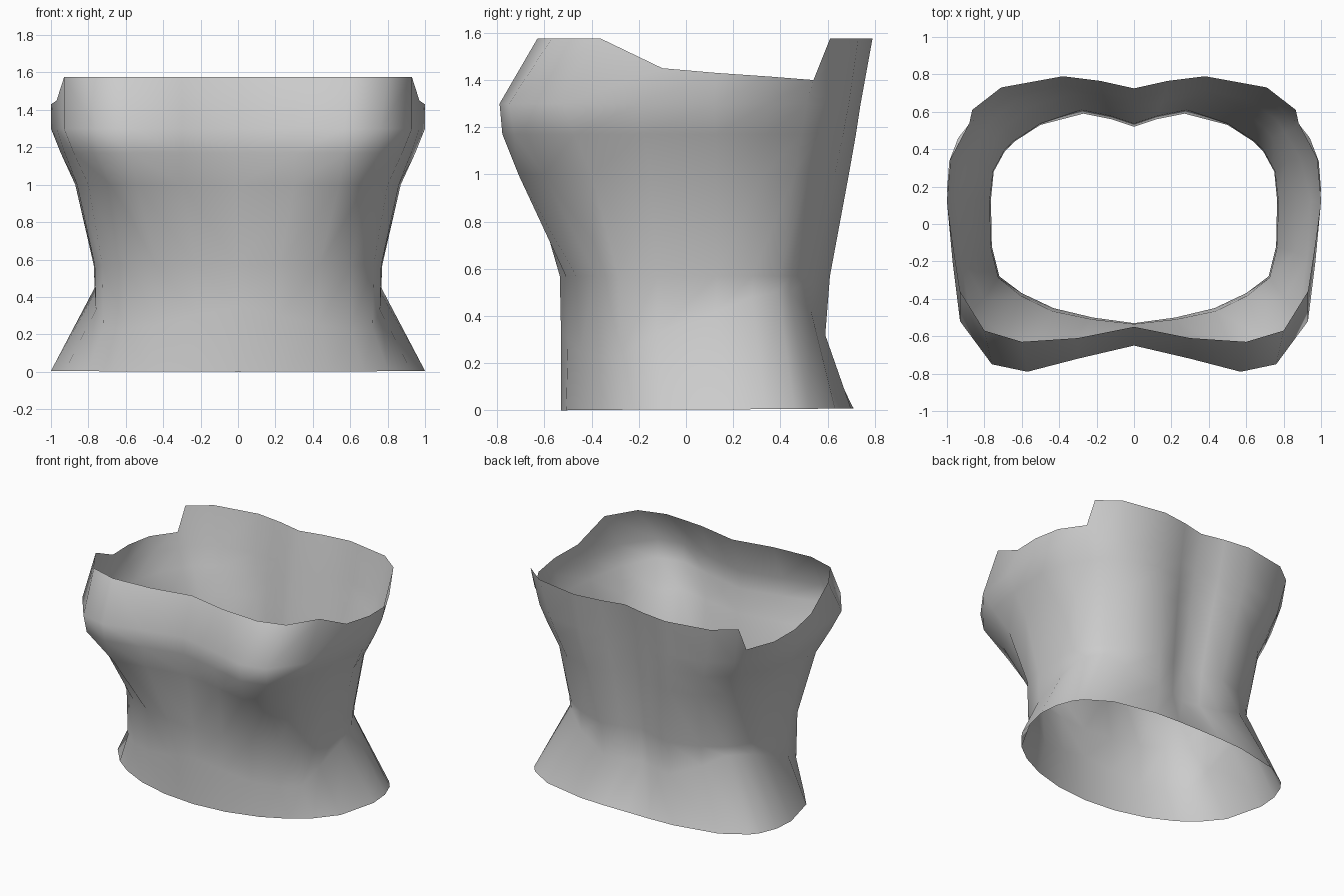
import bpy
import bmesh
from math import atan2, cos, sin

default_cube = bpy.data.objects.get("Cube")
if default_cube:
    bpy.data.objects.remove(default_cube, do_unlink=True)

# One flat cloth colour
cloth = bpy.data.materials.new("grey cloth")
cloth.use_nodes = True
grey = (0.6, 0.6, 0.6, 1.0)
cloth.diffuse_color = grey
cloth.node_tree.nodes["Principled BSDF"].inputs["Base Color"].default_value = grey

# Half cross-sections, running from centre front round the side to centre back
waist = [(0, -.53), (.22, -.5), (.43, -.45), (.6, -.37), (.72, -.28), (.76, -.12), (.765, .13),
         (.75, .28), (.69, .39), (.64, .44), (.5, .53), (.27, .59), (.12, .56), (0, .52)]
ribs = [(0, -.61), (.3, -.66), (.54, -.71), (.68, -.6), (.8, -.4), (.86, -.15), (.87, .13),
        (.81, .33), (.74, .46), (.69, .52), (.55, .63), (.33, .69), (.15, .65), (0, .6)]
bust = [(0, -.65), (.3, -.72), (.57, -.79), (.76, -.75), (.93, -.52), (.97, -.2), (1, .12),
        (.95, .35), (.85, .51), (.81, .58), (.65, .69), (.37, .74), (.17, .71), (0, .66)]
neckline = [(0, -.55), (.3, -.61), (.6, -.63), (.8, -.57), (.93, -.36), (.97, -.1), (1, .13),
            (.98, .35), (.88, .54), (.865, .61), (.71, .73), (.38, .79), (.18, .765), (0, .725)]
side_dip = {5: 1.45, 6: 1.43, 7: 1.415, 8: 1.4}
# Height where the hem begins to flare, low at the front corners and high behind the sides
flare_start = [.35, .3, .25, .23, .23, .33, .42, .48, .5, .5, .42, .32, .32, .32]
last = len(waist) - 1


def level(section, height):
    """Lift a flat section; height is a function of the column number."""
    return [(x, y, height(i)) for i, (x, y) in enumerate(section)]


def blend(lower, upper, amount):
    """Mix two sections, with the amount given per column."""
    return [tuple(a + (b - a) * amount(i) for a, b in zip(p, q))
            for i, (p, q) in enumerate(zip(lower, upper))]


def flared_hem(section):
    """Hem lined up with the section above: oval in front, squarer behind."""
    hem = []
    for x, y in section:
        angle = atan2((y - .1) / .55, x / .77)
        c, s = cos(angle), sin(angle)
        power, depth = (3, .56) if s > 0 else (2, .68)
        radius = (abs(c) ** power + abs(s) ** power) ** (-1 / power)
        hem.append((radius * c, .15 + depth * radius * s))
    return hem


high_waist = blend(waist, ribs, lambda i: .2 if i > 10 else .06)
under_bust = blend(ribs, bust, lambda i: .85 if i < 4 else .6)
rings = [
    level(flared_hem(waist), lambda i: .01 * i / last),
    level(waist, lambda i: flare_start[i]),
    level(high_waist, lambda i: .57),
    level(ribs, lambda i: 1.0),
    level(under_bust, lambda i: 1.17),
    level(bust, lambda i: 1.3),
    level(neckline, lambda i: side_dip.get(i, 1.575)),
]

# Left half of the bodice as a loft through the rings
bm = bmesh.new()
rows = [[bm.verts.new(p) for p in ring] for ring in rings]
for low, high in zip(rows, rows[1:]):
    for i in range(last):
        bm.faces.new((low[i], low[i + 1], high[i + 1], high[i]))
mesh = bpy.data.meshes.new("bodice")
bm.to_mesh(mesh)
bm.free()
mesh.materials.append(cloth)
bodice = bpy.data.objects.new("bodice", mesh)
bpy.context.collection.objects.link(bodice)

# Mirror to the right half and shade smooth
mirror = bodice.modifiers.new("right half", 'MIRROR')
mirror.use_axis[0] = True
mirror.use_clip = True
mesh.shade_smooth()
